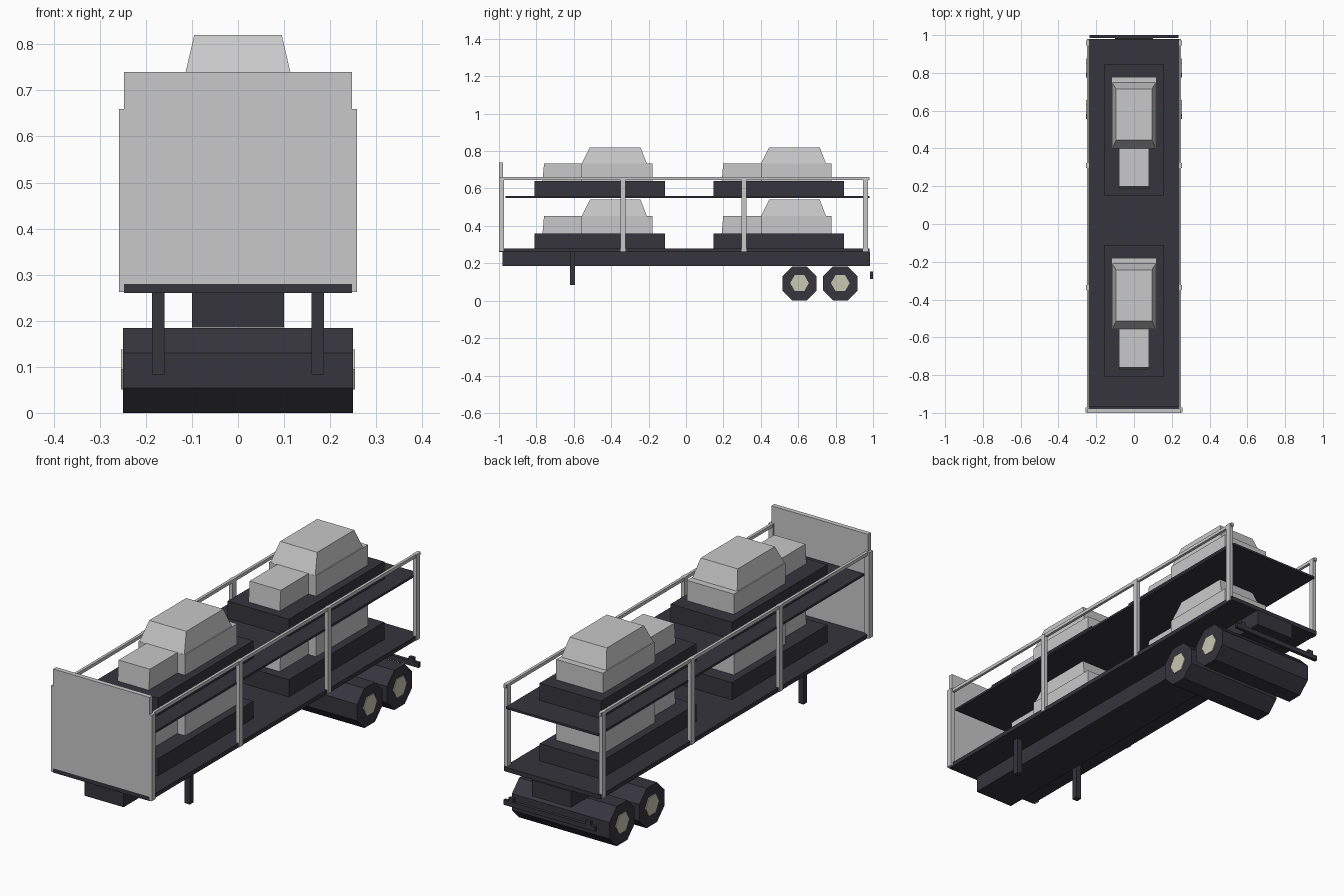
import bpy, bmesh, math
from mathutils import Matrix

if "Cube" in bpy.data.objects:
    bpy.data.objects.remove(bpy.data.objects["Cube"])


def material(name, rgb):
    m = bpy.data.materials.new(name)
    m.diffuse_color = (*rgb, 1)
    m.use_nodes = True
    m.node_tree.nodes["Principled BSDF"].inputs["Base Color"].default_value = m.diffuse_color
    return m


DARK = material("dark_frame", (0.037, 0.035, 0.047))
GREY = material("light_grey", (0.58, 0.58, 0.58))
HUB = material("hub_beige", (0.58, 0.58, 0.45))


def finish(name, bm, mat):
    bmesh.ops.recalc_face_normals(bm, faces=bm.faces)
    me = bpy.data.meshes.new(name)
    bm.to_mesh(me)
    bm.free()
    me.materials.append(mat)
    ob = bpy.data.objects.new(name, me)
    bpy.context.collection.objects.link(ob)
    return ob


def frustum(name, mat, bottom, top, z0, z1):
    """Box with separate bottom and top rectangles (x0, x1, y0, y1)."""
    bm = bmesh.new()
    bmesh.ops.create_cube(bm, size=1)
    for v in bm.verts:
        r, z = (top, z1) if v.co.z > 0 else (bottom, z0)
        v.co = (r[v.co.x > 0], r[2 + (v.co.y > 0)], z)
    return finish(name, bm, mat)


def box(name, mat, x0, x1, y0, y1, z0, z1):
    r = (x0, x1, y0, y1)
    return frustum(name, mat, r, r, z0, z1)


def roller(name, mat, sides, radius, width, y, z, turn):
    bm = bmesh.new()
    bmesh.ops.create_cone(bm, cap_ends=True, segments=sides, radius1=radius,
                          radius2=radius, depth=width)
    bm.transform(Matrix.Translation((0, y, z)) @ Matrix.Rotation(turn, 4, 'X')
                 @ Matrix.Rotation(math.pi / 2, 4, 'Y'))
    return finish(name, bm, mat)


# Trailer decks, spine and headboard
box("lower_deck", DARK, -0.247, 0.247, -0.999, 0.98, 0.26, 0.28)
box("upper_deck", DARK, -0.237, 0.237, -0.965, 0.98, 0.55, 0.56)
box("spine_beam", DARK, -0.1, 0.1, -0.98, 0.985, 0.185, 0.26)
box("headboard", GREY, -0.247, 0.247, -1.0, -0.978, 0.28, 0.74)

# Side rails, posts, landing legs and rear lamps
for s, side in ((-1, "left"), (1, "right")):
    def side_box(name, mat, xa, xb, *yz):
        box(f"{side}_{name}", mat, min(s * xa, s * xb), max(s * xa, s * xb), *yz)
    side_box("rail", GREY, 0.237, 0.25, -0.975, 0.98, 0.645, 0.66)
    side_box("front_post", GREY, 0.235, 0.258, -0.999, -0.972, 0.262, 0.66)
    for y in (-0.336, 0.31, 0.959):
        side_box("post", GREY, 0.235, 0.253, y - 0.013, y + 0.013, 0.262, 0.66)
    side_box("landing_leg", DARK, 0.16, 0.187, -0.62, -0.593, 0.083, 0.26)
    side_box("rear_lamp", DARK, 0.185, 0.21, 0.985, 1.0, 0.13, 0.155)

# Rear bumper bar
box("rear_bumper", DARK, -0.235, 0.235, 0.985, 1.0, 0.115, 0.138)

# Full-width octagonal wheel rollers with hexagonal hubs
for y in (0.607, 0.825):
    roller("wheel", DARK, 8, 0.0995, 0.5, y, 0.092, math.pi / 8)
    roller("wheel_hub", HUB, 6, 0.05, 0.508, y, 0.094, 0)

# Four carried cars: two on each deck
for z in (0.28, 0.56):
    for y in (-0.46, 0.498):
        box("car_base", DARK, -0.157, 0.157, y - 0.35, y + 0.348, z, z + 0.08)
        frustum("car_hood", GREY, (-0.08, 0.08, y - 0.307, y - 0.098),
                (-0.08, 0.08, y - 0.299, y - 0.098), z + 0.08, z + 0.174)
        box("car_body", GREY, -0.12, 0.12, y - 0.098, y + 0.281, z + 0.08, z + 0.174)
        frustum("car_cabin", GREY, (-0.115, 0.115, y - 0.097, y + 0.25),
                (-0.095, 0.095, y - 0.054, y + 0.217), z + 0.174, z + 0.26)
